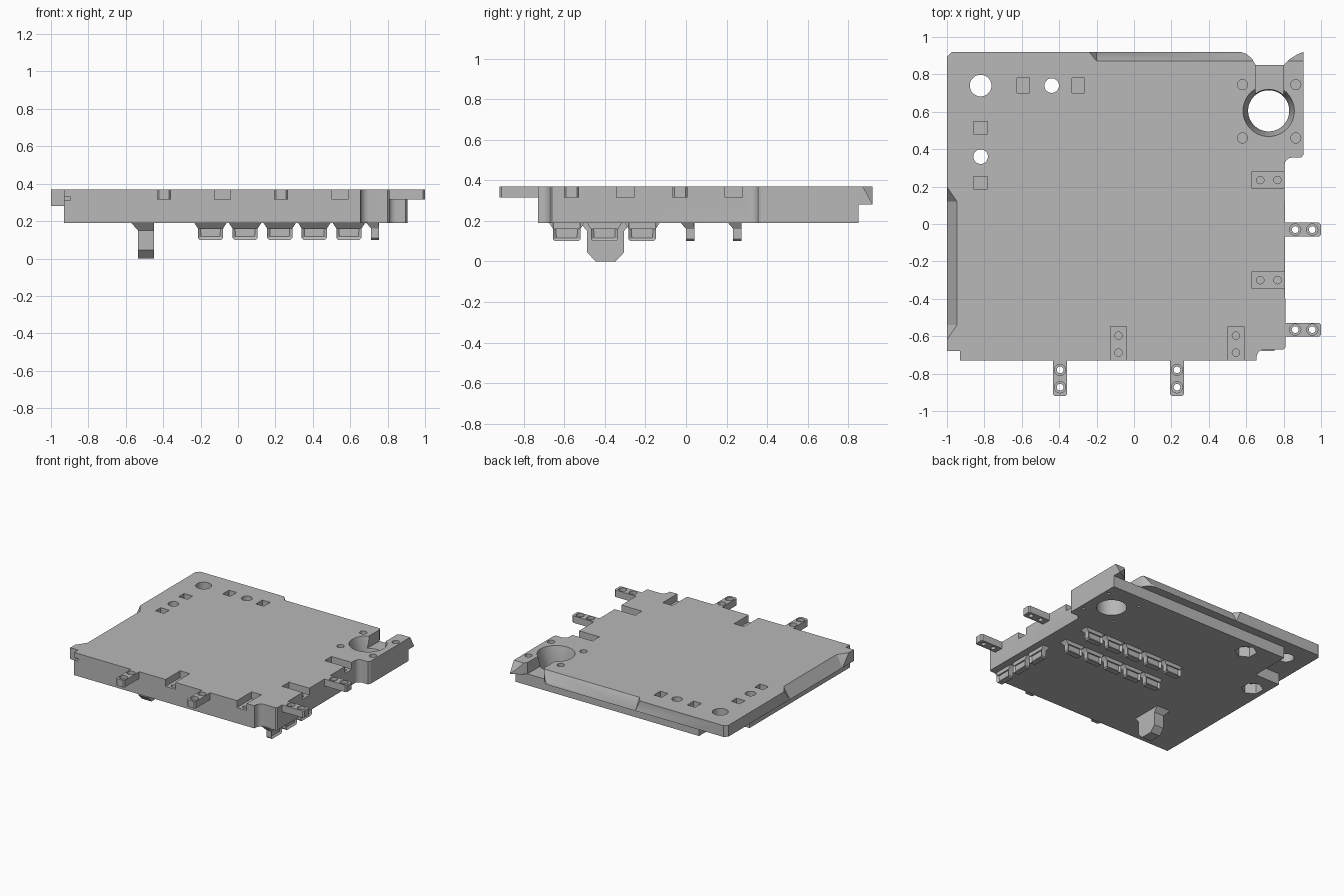
import bpy, bmesh, math
from mathutils import Matrix, Vector

if "Cube" in bpy.data.objects:
    bpy.data.objects.remove(bpy.data.objects["Cube"], do_unlink=True)

grey = bpy.data.materials.new("plain_grey")
grey.use_nodes = True
grey.diffuse_color = (0.48, 0.48, 0.48, 1)
grey.node_tree.nodes["Principled BSDF"].inputs["Base Color"].default_value = (0.48, 0.48, 0.48, 1)

TOP, LEDGE, BASE = 0.37, 0.28, 0.19
SLOT = 0.315


# ---- helpers ----
def finish(bm, name):
    bmesh.ops.recalc_face_normals(bm, faces=bm.faces)
    mesh = bpy.data.meshes.new(name)
    bm.to_mesh(mesh)
    bm.free()
    mesh.materials.append(grey)
    obj = bpy.data.objects.new(name, mesh)
    bpy.context.scene.collection.objects.link(obj)
    return obj


def prism(name, outline, z0, z1):
    bm = bmesh.new()
    face = bm.faces.new([bm.verts.new((x, y, z0)) for x, y in outline])
    ext = bmesh.ops.extrude_face_region(bm, geom=[face])["geom"]
    verts = [v for v in ext if isinstance(v, bmesh.types.BMVert)]
    bmesh.ops.translate(bm, verts=verts, vec=(0, 0, z1 - z0))
    return finish(bm, name)


def box(name, x0, x1, y0, y1, z0, z1):
    return prism(name, [(x0, y0), (x1, y0), (x1, y1), (x0, y1)], z0, z1)


def hull(name, points):
    bm = bmesh.new()
    for p in points:
        bm.verts.new(p)
    bmesh.ops.convex_hull(bm, input=bm.verts)
    return finish(bm, name)


def cone(name, x, y, z0, z1, r0, r1=None, sides=32, sideways=False):
    bm = bmesh.new()
    bmesh.ops.create_cone(bm, cap_ends=True, segments=sides, radius1=r0,
                          radius2=r0 if r1 is None else r1, depth=z1 - z0)
    if sideways:   # runs along x; x and y then give height and depth
        bm.transform(Matrix.Translation(((z0 + z1) / 2, y, x)) @ Matrix.Rotation(math.pi / 2, 4, 'Y'))
    else:
        bm.transform(Matrix.Translation((x, y, (z0 + z1) / 2)))
    return finish(bm, name)


def cut(target, cutter):
    mod = target.modifiers.new("cut", 'BOOLEAN')
    mod.operation, mod.solver, mod.object = 'DIFFERENCE', 'EXACT', cutter
    bpy.context.view_layer.objects.active = target
    bpy.ops.object.modifier_apply(modifier=mod.name)
    bpy.data.objects.remove(cutter, do_unlink=True)


def arc(cx, cy, r, a0, a1, steps=5):
    return [(cx + r * math.cos(math.radians(a0 + (a1 - a0) * i / steps)),
             cy + r * math.sin(math.radians(a0 + (a1 - a0) * i / steps))) for i in range(steps + 1)]


def edge_slope(place, ends, depth):
    """Wedge that slopes a ledge edge; ends are (position, outward run)."""
    pts = []
    for s, run in ends:
        pts += [place(s, 0, LEDGE + 0.003), place(s, 2 * depth, 2 * TOP - LEDGE),
                place(s + 2 * run * (1 + 0.04 / depth), -0.08, 2 * TOP - LEDGE)]
    return hull("cutter", pts)


# ---- main plate ----
outline = ([(-1, -0.68), (-0.93, -0.68), (-0.93, -0.73)]
           + [(0.655, -0.73)] + arc(0.70, -0.715, 0.045, 180, 90) + [(0.80, -0.67), (0.81, -0.66)]
           + arc(0.845, 0.315, 0.04, 180, 90) + [(0.895, 0.355), (0.905, 0.37)]
           + [(0.905, 0.92), (0.87, 0.905), (0.83, 0.88), (0.80, 0.85)]
           + [(0.65, 0.85), (0.63, 0.885), (0.60, 0.91), (0.57, 0.92)]
           + [(-0.975, 0.92), (-1, 0.895)])
plate = prism("main_plate", outline, BASE, TOP)

# stepped underside: left ledge, back ledge and open corner
cut(plate, box("cutter", -1.2, -0.93, -0.71, 1.2, 0.1, LEDGE))
cut(plate, box("cutter", -1.2, 1.2, 0.85, 1.2, 0.1, LEDGE))
cut(plate, box("cutter", -1.2, -0.71, 0.53, 1.2, 0.1, LEDGE))

# sloped ledge edges
cut(plate, edge_slope(lambda s, d, z: (s, 0.92 - d, z), [(-0.20, -0.04), (1.0, 0)], 0.05))
cut(plate, edge_slope(lambda s, d, z: (-1 + d, s, z), [(-0.54, -0.08), (0.12, 0.08)], 0.055))

# large port with flared mouth, open channel and screw holes
cut(plate, cone("cutter", 0.72, 0.605, 0.1, 0.5, 0.11, sides=48))
cut(plate, cone("cutter", 0.72, 0.605, 0.25, 0.39, 0.108, 0.142, 48))
cut(plate, box("cutter", 0.65, 0.80, 0.62, 1.1, LEDGE, 0.5))
for x in (0.58, 0.865):
    for y in (0.46, 0.745):
        cut(plate, cone("cutter", x, y, 0.25, 0.5, 0.027, sides=20))
        cut(plate, cone("cutter", x, y, 0.1, 0.23, 0.012, sides=12))

# mounting holes with hexagonal pockets below
cut(plate, cone("cutter", -0.82, 0.74, 0.1, 0.5, 0.058))
for x, y in ((-0.44, 0.74), (-0.82, 0.36)):
    cut(plate, cone("cutter", x, y, 0.1, 0.5, 0.039))
    cut(plate, cone("cutter", x, y, 0.1, 0.27, 0.08, sides=6))

# small keyed pockets beside the holes
for x, y in ((-0.592, 0.74), (-0.298, 0.74), (-0.82, 0.515), (-0.82, 0.22)):
    w, h = (0.034, 0.04) if y > 0.7 else (0.038, 0.033)
    cut(plate, box("cutter", x - w, x + w, y - h, y + h, SLOT, 0.5))

# edge slots with blind peg holes
for y in (0.235, -0.30):
    cut(plate, box("cutter", 0.628, 0.9, y - 0.043, y + 0.043, SLOT, 0.5))
    for x in (0.675, 0.767):
        cut(plate, cone("cutter", x, y, 0.27, 0.4, 0.02, sides=20))
for x in (-0.083, 0.545):
    cut(plate, box("cutter", x - 0.043, x + 0.043, -0.8, -0.547, SLOT, 0.5))
    for y in (-0.597, -0.688):
        cut(plate, cone("cutter", x, y, 0.27, 0.4, 0.02, sides=20))
cut(plate, box("cutter", -0.95, -0.895, -0.8, -0.70, 0.31, 0.33))


# ---- connector tabs ----
def tab(name, x0, x1, y0, y1, holes):
    c = 0.01
    obj = prism(name, [(x0 + c, y0), (x1 - c, y0), (x1, y0 + c), (x1, y1 - c),
                       (x1 - c, y1), (x0 + c, y1), (x0, y1 - c), (x0, y0 + c)], SLOT, TOP)
    for x, y in holes:
        cut(obj, cone("cutter", x, y, 0.2, 0.5, 0.018, sides=20))
        cut(obj, cone("cutter", x, y, 0.345, 0.4, 0.03, sides=20))
    return obj


parts = [plate]
for i, y in enumerate((-0.03, -0.565)):
    parts.append(tab(f"side_tab_{i + 1}", 0.79, 1.0, y - 0.037, y + 0.037, [(0.862, y), (0.953, y)]))
for i, x in enumerate((-0.395, 0.23)):
    parts.append(tab(f"front_tab_{i + 1}", x - 0.037, x + 0.037, -0.92, -0.71, [(x, -0.78), (x, -0.873)]))


# ---- underside clips ----
def clip_mesh():
    bm = bmesh.new()
    bmesh.ops.create_cube(bm, size=1)
    bm.transform(Matrix.Translation((0, 0, 0.148)) @ Matrix.Diagonal((0.135, 0.042, 0.096, 1)))
    low = [e for e in bm.edges if all(v.co.z < 0.15 for v in e.verts) and abs(e.verts[0].co.y - e.verts[1].co.y) > 0.01]
    bmesh.ops.bevel(bm, geom=low, offset=0.01, segments=1, affect='EDGES')
    bm.normal_update()
    sides = [f for f in bm.faces if abs(f.normal.y) > 0.9]
    bmesh.ops.inset_individual(bm, faces=sides, thickness=0.018, depth=-0.012)
    flare = [bm.verts.new(p) for p in (
        (-0.067, 0.02, 0.16), (0.067, 0.02, 0.16), (-0.067, -0.02, 0.16), (0.067, -0.02, 0.16),
        (-0.09, 0.02, 0.195), (0.09, 0.02, 0.195), (-0.09, -0.05, 0.195), (0.09, -0.05, 0.195))]
    bmesh.ops.convex_hull(bm, input=flare)
    return finish(bm, "underside_clip")


first = clip_mesh()
spots = [(-0.147 + 0.185 * i, y, 0) for y in (0.02, 0.253) for i in range(5)]
spots += [(0.732, -0.588 + 0.186 * i, -math.pi / 2) for i in range(3)]
for i, (x, y, turn) in enumerate(spots):
    clip = first if i == 0 else first.copy()
    if i:
        bpy.context.scene.collection.objects.link(clip)
    clip.name = f"underside_clip_{i + 1}"
    clip.location, clip.rotation_euler = (x, y, 0), (0, 0, turn)

# ---- hanging lug ----
profile = [(-0.488, 0.195), (-0.488, 0.045), (-0.445, 0), (-0.347, 0), (-0.305, 0.045), (-0.305, 0.195)]
lug = hull("hanging_lug", [(x, y, z) for x in (-0.535, -0.45) for y, z in profile])
cut(lug, cone("cutter", 0.07, -0.397, -0.7, -0.3, 0.021, sides=24, sideways=True))
root = hull("lug_root", [(x, y, 0.195) for x in (-0.575, -0.45) for y in (-0.525, -0.268)]
            + [(x, y, 0.15) for x in (-0.535, -0.45) for y in (-0.488, -0.305)])
parts += [lug, root]

# ---- smooth the round walls, keep hard edges ----
bpy.ops.object.select_all(action='DESELECT')
for obj in parts:
    obj.select_set(True)
bpy.context.view_layer.objects.active = plate
bpy.ops.object.shade_smooth_by_angle(angle=math.radians(30))
